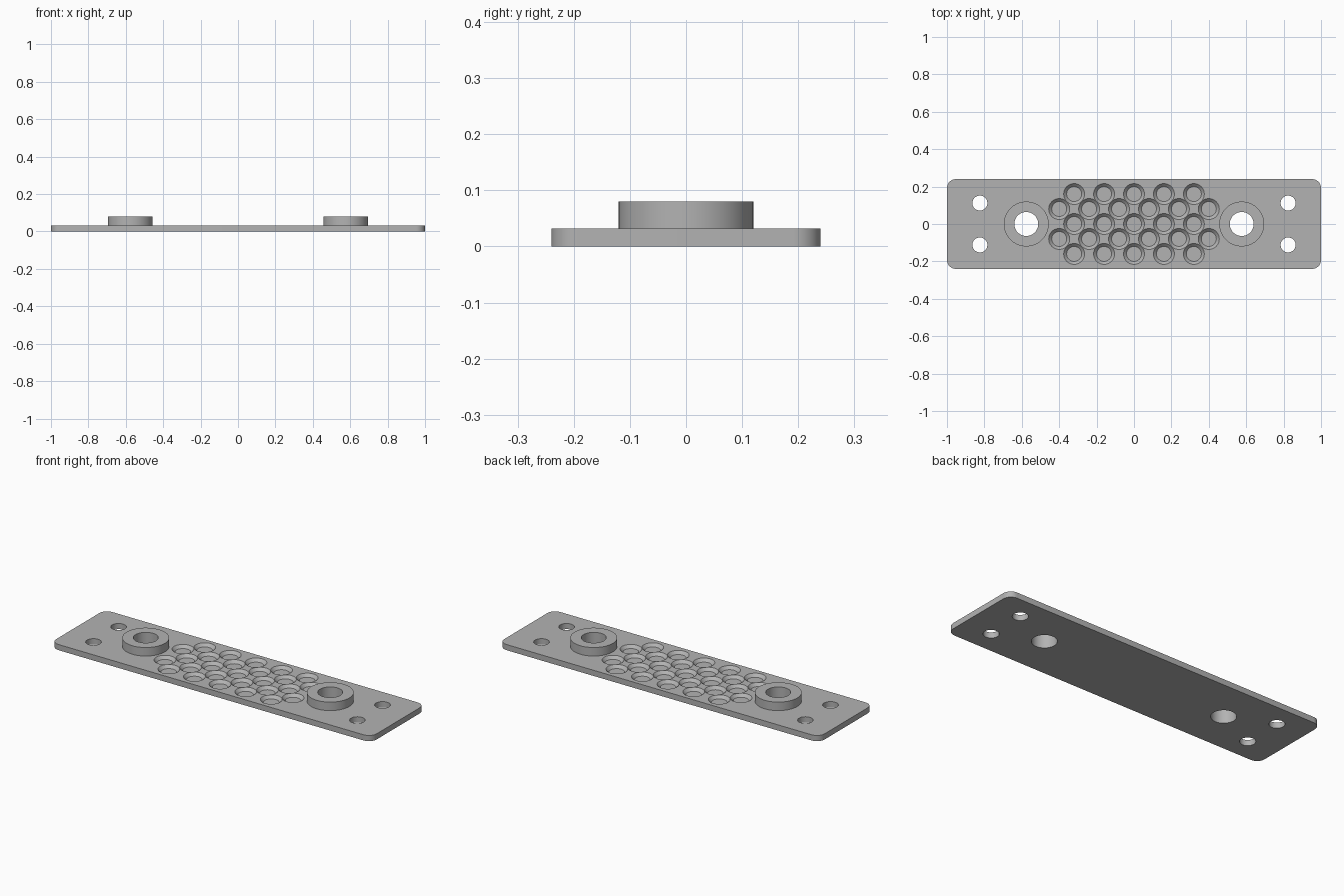
import bpy, bmesh, math
from mathutils import Matrix

cube = bpy.data.objects.get("Cube")
if cube:
    bpy.data.objects.remove(cube, do_unlink=True)

LENGTH, WIDTH, THICK = 2.0, 0.48, 0.032
BOSS_X, BOSS_TOP = 0.576, 0.08

grey = bpy.data.materials.new("plain grey")
grey.use_nodes = True
colour = (0.45, 0.45, 0.45, 1)
grey.diffuse_color = colour
grey.node_tree.nodes["Principled BSDF"].inputs["Base Color"].default_value = colour


def make_object(name, bm):
    mesh = bpy.data.meshes.new(name)
    bm.to_mesh(mesh)
    bm.free()
    mesh.materials.append(grey)
    ob = bpy.data.objects.new(name, mesh)
    bpy.context.collection.objects.link(ob)
    return ob


def add_cone(bm, x, y, r_low, r_high, z_low, z_high, sides=48):
    place = Matrix.Translation((x, y, (z_low + z_high) / 2))
    bmesh.ops.create_cone(bm, cap_ends=True, segments=sides, radius1=r_low,
                          radius2=r_high, depth=z_high - z_low, matrix=place)


# Base plate with rounded corners
bm = bmesh.new()
bmesh.ops.create_cube(bm, size=1, matrix=Matrix.Translation((0, 0, THICK / 2))
                      @ Matrix.Diagonal((LENGTH, WIDTH, THICK, 1)))
upright = [e for e in bm.edges if abs(e.verts[0].co.z - e.verts[1].co.z) > THICK / 2]
bmesh.ops.bevel(bm, geom=upright, offset=0.048, segments=10, profile=0.5, affect='EDGES')
plate = make_object("mounting_plate", bm)

# Two raised collars
bm = bmesh.new()
for side in (-1, 1):
    add_cone(bm, side * BOSS_X, 0, 0.12, 0.12, THICK / 2, BOSS_TOP, 64)
collars = make_object("collars", bm)

# Through holes: collar bores and corner screw holes
bm = bmesh.new()
for side in (-1, 1):
    add_cone(bm, side * BOSS_X, 0, 0.064, 0.064, -0.1, 0.2)
    for end in (-1, 1):
        add_cone(bm, side * 0.824, end * 0.112, 0.04, 0.04, -0.1, 0.2)

# Staggered grid of tapered flat-bottomed dimples
r_floor, r_rim, depth = 0.04, 0.056, 0.016
slope = (r_rim - r_floor) / depth
over = 0.0004
for row in range(-2, 3):
    count = 6 if row % 2 else 5
    for i in range(count):
        add_cone(bm, (i - (count - 1) / 2) * 0.16, row * 0.08, r_floor,
                 r_rim + slope * over, THICK - depth, THICK + over, 40)
cutters = make_object("hole_cutters", bm)

# Join the collars, cut the holes, then drop the helpers
for helper, operation in ((collars, 'UNION'), (cutters, 'DIFFERENCE')):
    helper.hide_render = True
    mod = plate.modifiers.new(helper.name, 'BOOLEAN')
    mod.operation, mod.solver, mod.object = operation, 'EXACT', helper
bpy.context.view_layer.objects.active = plate
plate.select_set(True)
for name in [m.name for m in plate.modifiers]:
    bpy.ops.object.modifier_apply(modifier=name)
for helper in (collars, cutters):
    bpy.data.objects.remove(helper, do_unlink=True)

bpy.ops.object.shade_smooth_by_angle(angle=math.radians(30))
